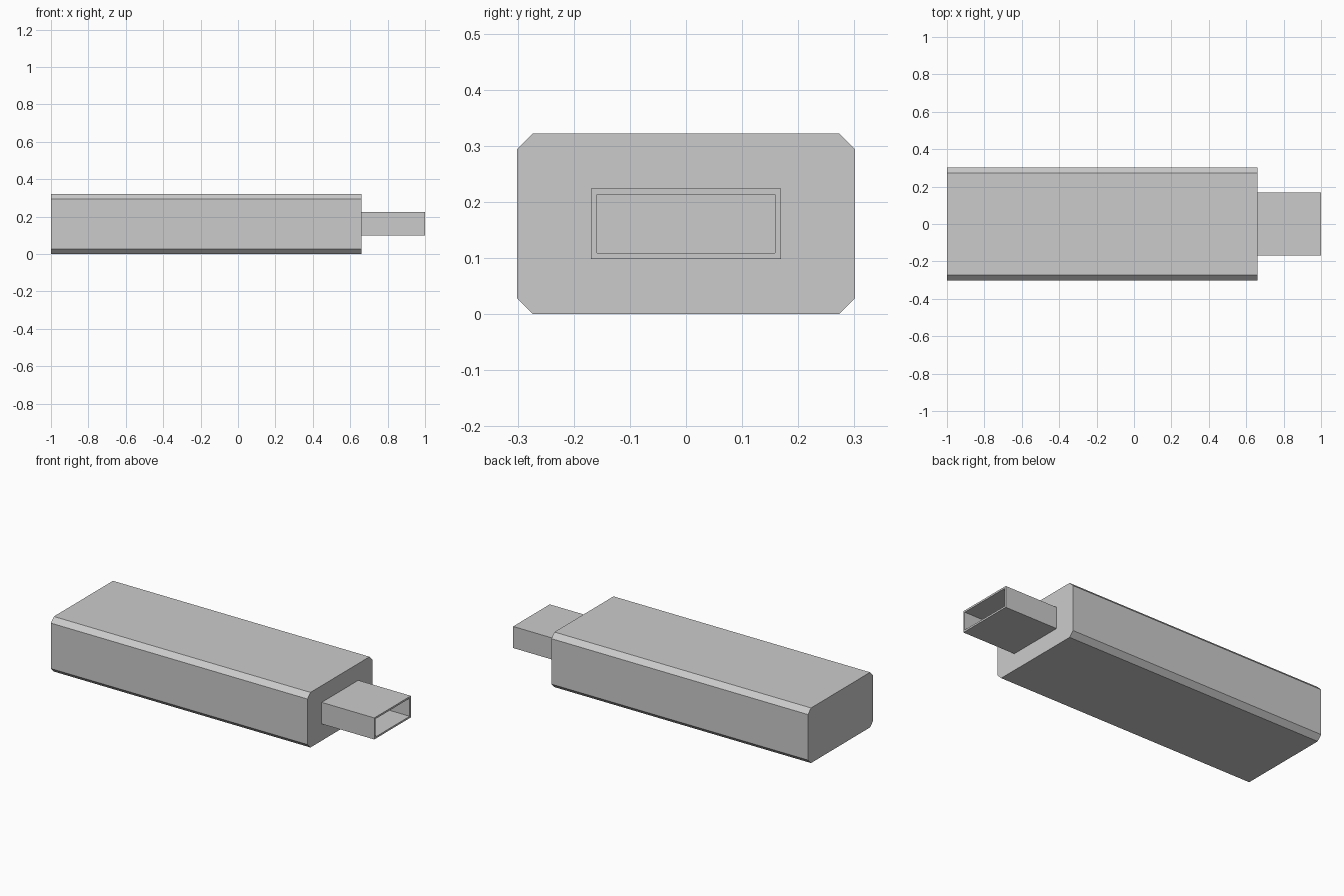
import bpy
import bmesh

if "Cube" in bpy.data.objects:
    bpy.data.objects.remove(bpy.data.objects["Cube"], do_unlink=True)

BODY_END = 0.66
MID_Z = 0.161

grey = bpy.data.materials.new("plain_grey")
grey.use_nodes = True
grey.diffuse_color = (0.6, 0.6, 0.6, 1)
grey.node_tree.nodes["Principled BSDF"].inputs["Base Color"].default_value = (0.6, 0.6, 0.6, 1)


def make_box(name, x0, x1, half_y, half_z, edit):
    """Box along x, centred on the stick's axis, then shaped by edit(bm)."""
    bm = bmesh.new()
    bmesh.ops.create_cube(bm, size=1)
    for v in bm.verts:
        v.co.x = x0 if v.co.x < 0 else x1
        v.co.y *= 2 * half_y
        v.co.z = MID_Z + v.co.z * 2 * half_z
    edit(bm)
    bmesh.ops.recalc_face_normals(bm, faces=bm.faces)
    mesh = bpy.data.meshes.new(name)
    bm.to_mesh(mesh)
    bm.free()
    mesh.materials.append(grey)
    obj = bpy.data.objects.new(name, mesh)
    bpy.context.collection.objects.link(obj)
    return obj


def chamfer_long_edges(bm):
    long_edges = [e for e in bm.edges if abs(e.verts[0].co.x - e.verts[1].co.x) > 1]
    bmesh.ops.bevel(bm, geom=long_edges, offset=0.028, segments=1, affect='EDGES')


def hollow_open_end(bm):
    # Inset the tip into a thin rim, then push the opening back to the body
    tip = max(bm.faces, key=lambda f: f.calc_center_median().x)
    bmesh.ops.inset_region(bm, faces=[tip], thickness=0.0105, use_even_offset=True)
    opening = bmesh.ops.extrude_discrete_faces(bm, faces=[tip])["faces"][0]
    for v in opening.verts:
        v.co.x = BODY_END + 0.002


# Chamfered casing
make_box("casing", -1, BODY_END, 0.301, 0.161, chamfer_long_edges)

# Hollow metal plug
make_box("plug_sleeve", BODY_END, 1, 0.169, 0.063, hollow_open_end)
